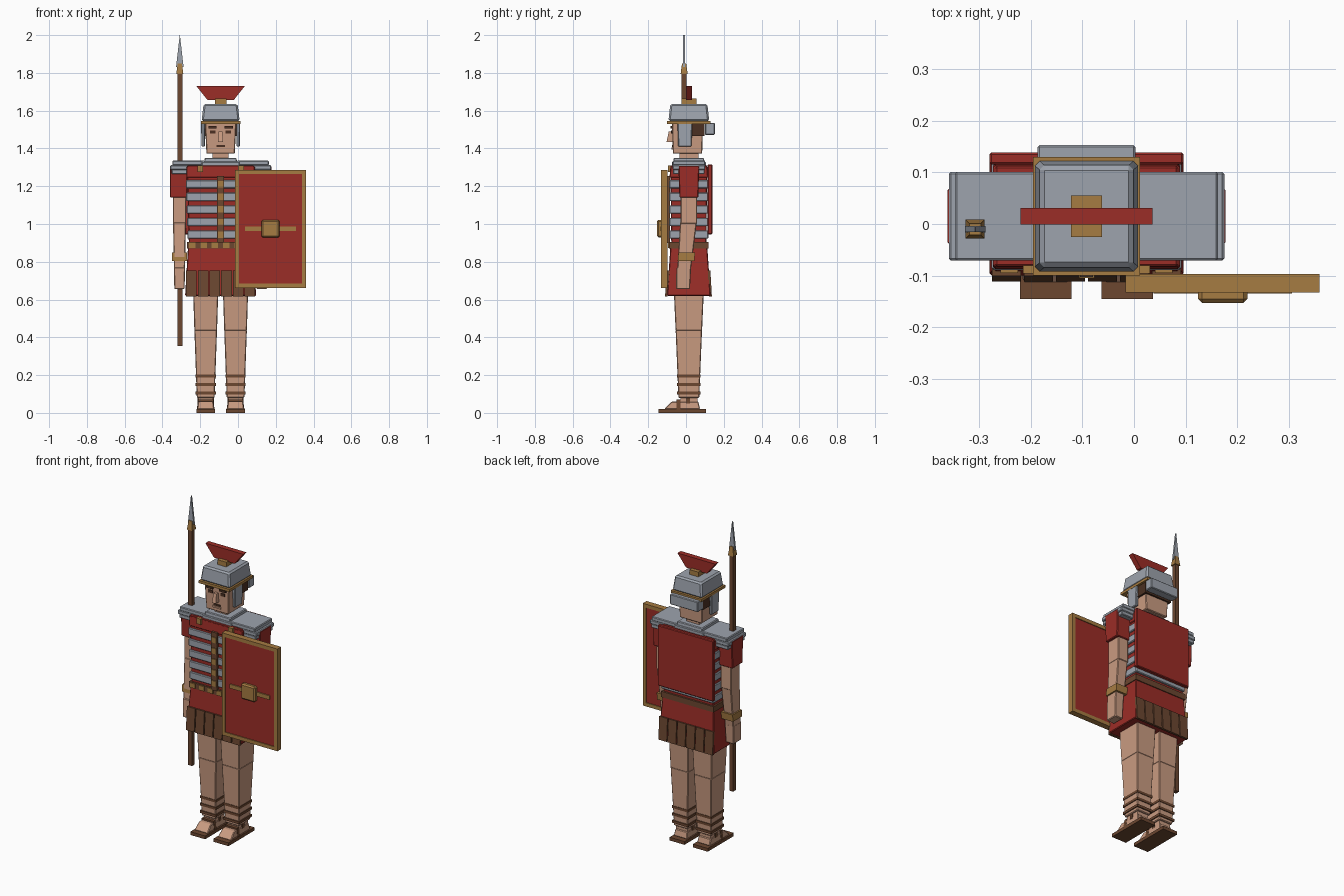
import bpy, bmesh

cube = bpy.data.objects.get("Cube")
if cube:
    bpy.data.objects.remove(cube, do_unlink=True)


def material(name, red, green, blue):
    colour = (red, green, blue, 1)
    mat = bpy.data.materials.new(name)
    mat.use_nodes = True
    mat.diffuse_color = colour
    mat.node_tree.nodes["Principled BSDF"].inputs["Base Color"].default_value = colour
    return mat


SKIN = material("skin", red=.59, green=.33, blue=.22)
STEEL = material("steel", red=.34, green=.37, blue=.42)
RED = material("red cloth", red=.33, green=.026, blue=.02)
BRASS = material("brass", red=.38, green=.2, blue=.055)
LEATHER = material("leather", red=.15, green=.063, blue=.03)
DARK = material("dark brown", red=.07, green=.03, blue=.016)

MIDDLE = -.092  # body centre line in x
DEPTH = .015    # body centre in y
SOFT = .004     # usual edge bevel


def block(name, mat, x=MIDDLE, y=DEPTH, z=(0, 1), size=(1, 1), top=None, lean=0, bevel=0):
    """Tapered box: size is its lower width and depth, top its upper ones, lean moves the top in y."""
    bm = bmesh.new()
    bmesh.ops.create_cube(bm, size=1)
    for v in bm.verts:
        upper = v.co.z > 0
        width, depth = (top or size) if upper else size
        v.co.x = x + v.co.x * width
        v.co.y = y + v.co.y * depth + lean * upper
        v.co.z = z[upper]
    if bevel:
        bmesh.ops.bevel(bm, geom=bm.edges[:], offset=bevel, segments=1, affect='EDGES')
    mesh = bpy.data.meshes.new(name)
    bm.to_mesh(mesh)
    bm.free()
    mesh.materials.append(mat)
    part = bpy.data.objects.new(name, mesh)
    bpy.context.scene.collection.objects.link(part)


def pair(name, mat, out, **shape):
    """The same block on the right and left of the body, at a distance out from its centre line."""
    block("right_" + name, mat, x=MIDDLE - out, **shape)
    block("left_" + name, mat, x=MIDDLE + out, **shape)


def row(name, mat, count, step, **shape):
    """Equal blocks side by side across the body."""
    for i in range(count):
        block(f"{name}_{i}", mat, x=MIDDLE + step * (i - (count - 1) / 2), **shape)


def around(height, thickness):
    """Lower and upper limit of a band centred on a height."""
    return height - thickness / 2, height + thickness / 2


# Legs and sandals
LEG = .079
pair("sole", LEATHER, LEG, y=-.02, z=(0, .02), size=(.1, .25))
pair("foot", SKIN, LEG, y=-.02, z=(.02, .06), size=(.09, .19), top=(.08, .14), lean=DEPTH, bevel=SOFT)
pair("toe_strap", LEATHER, LEG, y=-.04, z=(.02, .07), size=(.094, .02), top=(.08, .02))
pair("ankle_strap", LEATHER, LEG, y=.01, z=(.05, .085), size=(.086, .02))
pair("ankle", SKIN, LEG, z=(.04, .1), size=(.075, .09))
pair("shin", SKIN, LEG, z=(.08, .44), size=(.094, .11), top=(.12, .14), bevel=SOFT)
pair("thigh", SKIN, LEG, z=(.435, .66), size=(.12, .14), top=(.134, .16), bevel=SOFT)
for name, height in (("low", .105), ("middle", .15), ("high", .195)):
    pair(name + "_leg_strap", LEATHER, LEG, z=around(height, DEPTH), size=(.108, .125))

# Tunic skirt, leather strips and belt
block("skirt", RED, z=(.62, .875), size=(.376, .23), top=(.346, .196), bevel=SOFT)
strip = dict(count=6, step=.062, z=(.615, .755), size=(.056, .014))
row("front_strip", LEATHER, y=-.104, lean=.01, **strip)
row("back_strip", LEATHER, y=.13, lean=-.008, **strip)
block("belt", LEATHER, z=(.87, .905), size=(.356, .208))
row("belt_plate", BRASS, count=6, step=.06, y=-.09, z=(.873, .902), size=(.034, .01))

# Torso with banded armour
block("torso", RED, z=(.86, 1.31), size=(.335, .185), top=(.355, .195), bevel=SOFT)
block("chest_yoke", RED, z=(1.245, 1.305), size=(.362, .205), top=(.362, .195), bevel=SOFT)
for i in range(5):
    height = .944 + i * .0665
    block(f"armour_band_{i}", STEEL, z=around(height, .044), size=(.352 + i * SOFT, .208), bevel=SOFT)
    block(f"band_clasp_{i}", BRASS, y=-.1, z=around(height, .034), size=(.03, .01))
block("chest_strap", LEATHER, y=-.092, z=(.9, 1.255), size=(.038, .016))
block("cape", RED, y=.127, z=(.945, 1.315), size=(.376, .024), bevel=SOFT)

# Collar, neck and stepped shoulder plates
block("collar_base", STEEL, z=(1.3, 1.33), size=(.2, .18), bevel=SOFT)
block("collar", STEEL, z=(1.32, 1.35), size=(.176, .168), top=(.168, .16), bevel=SOFT)
block("neck", SKIN, z=(1.34, 1.39), size=(.085, .1))
pair("shoulder_plate", STEEL, out=.17, z=(1.31, 1.335), size=(.17, .172), bevel=SOFT)
pair("middle_shoulder_plate", STEEL, out=.213, z=(1.287, 1.312), size=(.108, .172), bevel=SOFT)
pair("lower_shoulder_plate", STEEL, out=.21, z=(1.264, 1.289), size=(.1, .166), bevel=SOFT)
pair("shoulder_clasp", BRASS, out=.108, y=-.088, z=(1.275, 1.31), size=(.03, .016))

# Arms hanging straight, forearms leaning forward
ARM = .218
pair("sleeve", RED, ARM + SOFT, z=(1.14, 1.308), size=(.092, .1), top=(.094, .11), bevel=SOFT)
pair("upper_arm", SKIN, ARM, z=(1, 1.15), size=(.07, .088), bevel=SOFT)
pair("forearm", SKIN, ARM, y=-.01, z=(.76, 1.01), size=(.058, .072), top=(.068, .088), lean=.023, bevel=SOFT)
pair("cuff", BRASS, ARM, y=0, z=(.805, .848), size=(.078, .088), lean=SOFT)
pair("hand", SKIN, ARM, y=-.016, z=(.655, .77), size=(.054, .074), top=(.06, .078), lean=SOFT, bevel=SOFT)

# Head and face
block("head", SKIN, y=.008, z=(1.372, 1.56), size=(.15, .155), top=(.168, .166), bevel=SOFT)
block("nose", SKIN, y=-.085, z=(1.435, 1.49), size=(.026, .036), top=(.02, .02), lean=SOFT)
block("mouth", DARK, y=-.071, z=around(1.413, .01), size=(.045, .008))
block("lower_lip", SKIN, y=-.072, z=around(1.4, .01), size=(.055, .012))
pair("eye", DARK, out=.041, y=-.074, z=around(1.487, .017), size=(.028, .009))
pair("eyebrow", DARK, out=.043, y=-.077, z=around(1.512, .012), size=(.044, .012))
block("hair", DARK, y=.064, z=(1.465, 1.54), size=(.182, .07))

# Helmet with cheek guards, neck guard and crest
pair("cheek_guard", STEEL, out=.093, y=-.006, z=(1.41, 1.535), size=(.018, .07), top=(.02, .078), bevel=SOFT)
block("helmet_rim", BRASS, z=(1.53, 1.546), size=(.208, .23))
block("helmet_bowl", STEEL, z=(1.545, 1.635), size=(.202, .216), top=(.18, .196), bevel=.009)
block("neck_guard", STEEL, y=.127, z=(1.472, 1.535), size=(.19, .052), bevel=SOFT)
block("crest_holder", BRASS, z=(1.63, 1.664), size=(.06, .08))
block("crest", RED, z=(1.657, 1.73), size=(.14, .032), top=(.256, .032))

# Spear
spear = dict(x=-.308, y=-.01)
block("spear_shaft", LEATHER, z=(.355, 1.81), size=(.026, .026), **spear)
block("spear_socket", BRASS, z=(1.795, 1.85), size=(.037, .037), top=(.022, .022), **spear)
block("spear_blade", STEEL, z=(1.83, 2), size=(.04, .012), top=(.001, .01), **spear)

# Shield: red panel, brass frame, bar and boss
SHIELD_X, SHIELD_Y, EDGE = .172, -.115, .022
LOW, HIGH, WIDTH = .662, 1.287, .376
block("shield_panel", RED, SHIELD_X, SHIELD_Y, z=(LOW + SOFT, HIGH - SOFT), size=(WIDTH - EDGE, .026))
for name, base in (("bottom", LOW), ("top", HIGH - EDGE)):
    block(f"shield_{name}_edge", BRASS, SHIELD_X, SHIELD_Y, z=(base, base + EDGE), size=(WIDTH, .036))
for name, sign in (("inner", -1), ("outer", 1)):
    edge_x = SHIELD_X + sign * (WIDTH - EDGE) / 2
    block(f"shield_{name}_edge", BRASS, edge_x, SHIELD_Y, z=(LOW, HIGH), size=(EDGE, .036))
block("shield_bar", BRASS, SHIELD_X, y=-.13, z=around(.975, .025), size=(.268, .01))
block("shield_boss", BRASS, SHIELD_X, y=-.138, z=around(.975, .094), size=(.096, .03), bevel=.008)
